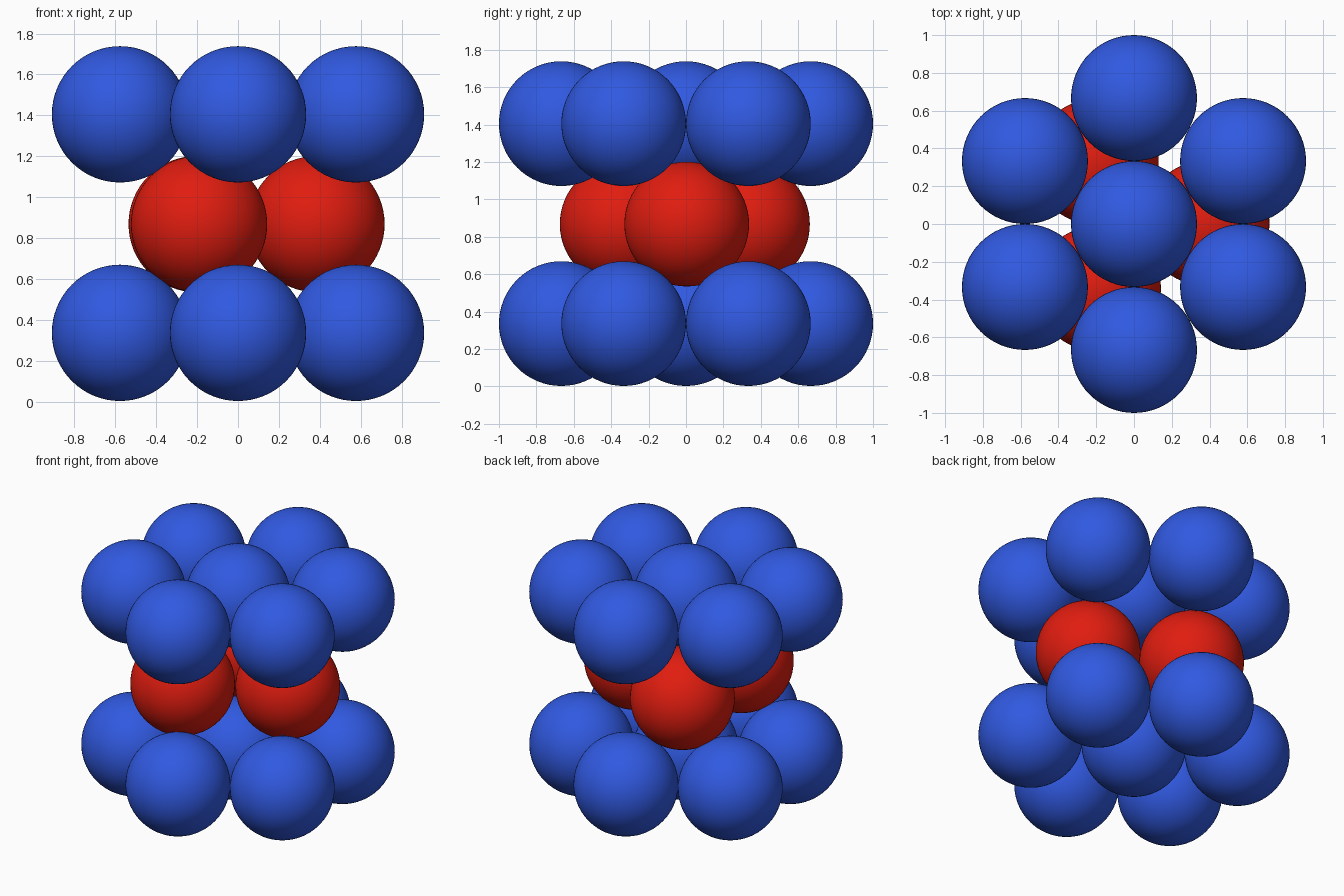
import bpy
from math import sin, cos, radians

if "Cube" in bpy.data.objects:
    bpy.data.objects.remove(bpy.data.objects["Cube"])

R = 1 / 3            # sphere radius; neighbours touch at a pitch of 2R


def material(name, color):
    m = bpy.data.materials.new(name)
    m.diffuse_color = color
    m.use_nodes = True
    m.node_tree.nodes["Principled BSDF"].inputs["Base Color"].default_value = m.diffuse_color
    return m


blue = material("blue", (0.03, 0.1, 0.75, 1))
red = material("red", (0.75, 0.012, 0.005, 1))


def ball(name, x, y, z, mat):
    bpy.ops.mesh.primitive_uv_sphere_add(segments=64, ring_count=32, radius=R, location=(x, y, z))
    ob = bpy.context.object
    ob.name = name
    ob.data.materials.append(mat)
    bpy.ops.object.shade_smooth()


# outer layers: one centre ball with six around it
for layer, z in (("lower", 0.336), ("upper", 1.405)):
    ball(f"{layer}_centre_ball", 0, 0, z, blue)
    for i in range(6):
        a = radians(30 + 60 * i)
        ball(f"{layer}_ring_ball_{i + 1}", 2 * R * cos(a), 2 * R * sin(a), z, blue)

# middle layer: three balls resting in alternate hollows, turned very slightly
for i in range(3):
    a = radians(1 + 120 * i)
    ball(f"middle_ball_{i + 1}", 0.387 * cos(a) - 0.003, 0.387 * sin(a) - 0.003, 0.868, red)
